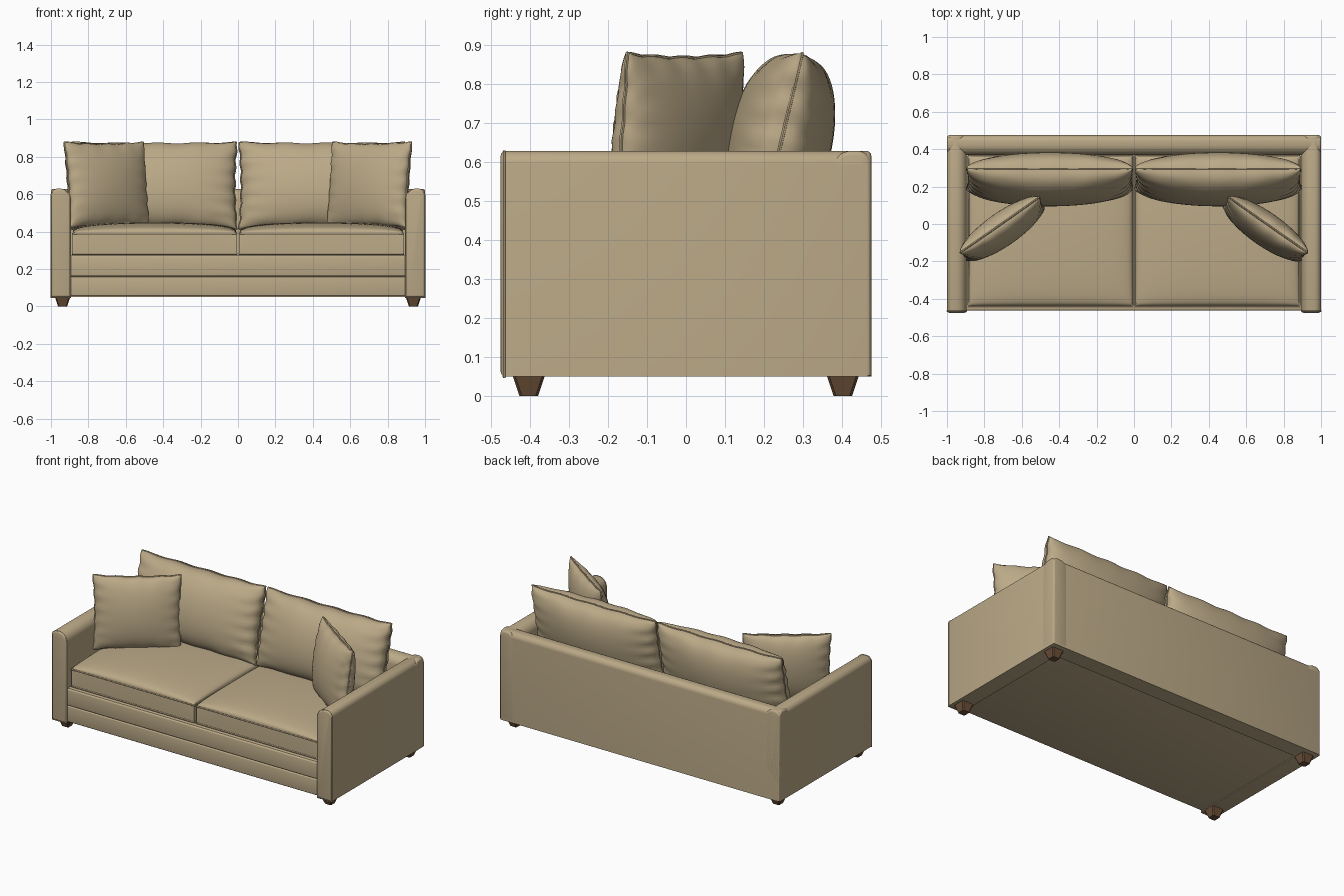
import bpy, bmesh
from math import sin, cos, pi
from mathutils import Matrix, Vector

old = bpy.data.objects.get("Cube")
if old:
    bpy.data.objects.remove(old)


def material(name, rgb):
    m = bpy.data.materials.new(name)
    m.use_nodes = True
    m.diffuse_color = (*rgb, 1)
    bsdf = m.node_tree.nodes["Principled BSDF"]
    bsdf.inputs["Base Color"].default_value = (*rgb, 1)
    bsdf.inputs["Roughness"].default_value = 0.8
    return m


FABRIC = material("tan fabric", (0.50, 0.40, 0.245))
WOOD = material("brown wood", (0.15, 0.08, 0.04))


def finish(name, bm, mat):
    bmesh.ops.recalc_face_normals(bm, faces=bm.faces)
    me = bpy.data.meshes.new(name)
    bm.to_mesh(me)
    bm.free()
    me.materials.append(mat)
    ob = bpy.data.objects.new(name, me)
    bpy.context.collection.objects.link(ob)
    return ob


def box(name, lo, hi, bevel):
    lo, hi = Vector(lo), Vector(hi)
    bm = bmesh.new()
    bmesh.ops.create_cube(bm, size=1)
    for v in bm.verts:
        v.co = (lo + hi) / 2 + v.co * (hi - lo)
    bmesh.ops.bevel(bm, geom=bm.edges[:], offset=bevel, segments=3,
                    profile=0.5, affect='EDGES')
    return finish(name, bm, FABRIC)


def piping(name, points, radius):
    cu = bpy.data.curves.new(name, 'CURVE')
    cu.dimensions = '3D'
    cu.bevel_depth = radius
    cu.bevel_resolution = 1
    sp = cu.splines.new('POLY')
    sp.points.add(len(points) - 1)
    for p, co in zip(sp.points, points):
        p.co = (*co, 1)
    sp.use_cyclic_u = True
    cu.materials.append(FABRIC)
    ob = bpy.data.objects.new(name, cu)
    bpy.context.collection.objects.link(ob)


# Upright panel: x runs from the inner face (0) to the outer face, length along y
THICK, FLOOR, TOP = 0.105, 0.05, 0.628


def panel_profile(r_in=0.055, r_out=0.035, n=8):
    pts = [(THICK, FLOOR), (0, FLOOR)]
    for i in range(n + 1):
        a = pi - i / n * pi / 2
        pts.append((r_in + r_in * cos(a), TOP - r_in + r_in * sin(a)))
    for i in range(n + 1):
        a = pi / 2 - i / n * pi / 2
        pts.append((THICK - r_out + r_out * cos(a), TOP - r_out + r_out * sin(a)))
    return pts


def panel(name, length, place, welt):
    bm = bmesh.new()
    prof = panel_profile()
    face = bm.faces.new([bm.verts.new((x, -length / 2, z)) for x, z in prof])
    ext = bmesh.ops.extrude_face_region(bm, geom=[face])
    for v in ext["geom"]:
        if isinstance(v, bmesh.types.BMVert):
            v.co.y += length
    ends = [e for e in bm.edges if abs(e.verts[0].co.y - e.verts[1].co.y) < 1e-5]
    bmesh.ops.bevel(bm, geom=ends, offset=0.012, segments=3, profile=0.5,
                    affect='EDGES', clamp_overlap=False)
    bm.transform(place)
    finish(name, bm, FABRIC)
    if welt:
        piping(name + "_welt", [place @ Vector((x * 0.98 + 0.001, 0.009 - length / 2, z - 0.002))
                                for x, z in prof], 0.004)


# Arms and back
for side, s in (("left", 1), ("right", -1)):
    panel(side + "_arm", 0.95,
          Matrix.Diagonal((s, 1, 1, 1)) @ Matrix.Translation((1 - THICK, 0, 0)), True)
panel("back_panel", 2.0,
      Matrix.Translation((0, 0.475 - THICK, 0)) @ Matrix.Rotation(pi / 2, 4, 'Z'), False)

# Base with two front rails and the deck under the cushions
box("lower_rail", (-0.91, -0.462, 0.056), (0.91, -0.40, 0.159), 0.006)
box("upper_rail", (-0.91, -0.462, 0.161), (0.91, -0.40, 0.268), 0.008)
box("deck", (-0.92, -0.45, 0.055), (0.92, 0.42, 0.272), 0.005)


def cushion(name, w, h, front, back, wall, pinch, place, power, fold, n=36, welt=0.005):
    """Two domed sheets, joined by a wall and edged with piping."""
    bm = bmesh.new()

    def outline(u, v):
        x = w / 2 * u * (1 - pinch * (1 - v * v))
        y = h / 2 * v * (1 - pinch * (1 - u * u))
        x += fold * 0.6 * sin(17 * v + w * u) * u ** 5
        y += fold * 0.5 * sin(13 * u + 1) * v ** 5
        return x, y

    def sheet(dome, z0):
        grid = []
        for j in range(n + 1):
            v = sin((j / n - 0.5) * pi)
            row = []
            for i in range(n + 1):
                u = sin((i / n - 0.5) * pi)
                x, y = outline(u, v)
                inside = max((1 - u * u) * (1 - v * v), 0)
                z = z0 + dome * inside ** power
                # soft creases running in from the edges
                crease = sin(19 * v + 2 * u) * u ** 6 + 0.6 * sin(15 * u + v) * v ** 6
                z += fold * crease * min(1, inside * 8) * (1 if dome > 0 else -1)
                row.append(bm.verts.new((x, y, z)))
            grid.append(row)
        for j in range(n):
            for i in range(n):
                bm.faces.new((grid[j][i], grid[j][i + 1], grid[j + 1][i + 1], grid[j + 1][i]))
        return (grid[0][:-1] + [r[-1] for r in grid[:-1]]
                + grid[-1][:0:-1] + [r[0] for r in grid[:0:-1]])

    a, b = sheet(front, wall / 2), sheet(-back, -wall / 2)
    for i in range(len(a)):
        k = (i + 1) % len(a)
        bm.faces.new((a[i], a[k], b[k], b[i]))
    rims = [[place @ v.co for v in ring] for ring in (a, b)]
    if wall < 0.02:
        rims = [[(p + q) / 2 for p, q in zip(*rims)]]
    bm.transform(place)
    finish(name, bm, FABRIC)
    for i, rim in enumerate(rims):
        piping(f"{name}_piping_{i + 1}", rim, welt)


def stand(x, y, z, yaw, lean):
    return (Matrix.Translation((x, y, z)) @ Matrix.Rotation(yaw, 4, 'Z')
            @ Matrix.Rotation(pi / 2 - lean, 4, 'X'))


for side, s in (("left", 1), ("right", -1)):
    # Seat cushion, boxed with a crowned top
    cushion(side + "_seat_cushion", 0.876, 0.80, 0.062, 0, 0.108, 0,
            Matrix.Translation((s * 0.446, -0.036, 0.334)), 0.28, 0)
    # Back cushion leaning on the back panel
    cushion(side + "_back_cushion", 0.885, 0.47, 0.135, 0.125, 0.01, 0.025,
            stand(s * 0.45, 0.243, 0.645, 0, 0.23), 0.40, 0.006)
    # Throw pillow turned inwards
    cushion(side + "_throw_pillow", 0.515, 0.455, 0.085, 0.08, 0.01, 0.045,
            stand(s * 0.703, -0.025, 0.65, -s * 0.61, 0.11), 0.45, 0.004)

    # Tapered feet
    for place, y in (("front", -0.403), ("rear", 0.402)):
        bm = bmesh.new()
        bmesh.ops.create_cube(bm, size=1)
        for v in bm.verts:
            half = 0.042 if v.co.z > 0 else 0.024
            v.co = (s * 0.938 + 2 * half * v.co.x, y + 2 * half * v.co.y,
                    0.054 if v.co.z > 0 else 0)
        upright = [e for e in bm.edges if abs(e.verts[0].co.z - e.verts[1].co.z) > 0.01]
        bmesh.ops.bevel(bm, geom=upright, offset=0.006, segments=1, affect='EDGES')
        finish(f"{place}_{side}_foot", bm, WOOD)

# Turn piping into meshes and shade smooth
bpy.ops.object.select_all(action='DESELECT')
for ob in bpy.context.collection.objects:
    if ob.type in {'MESH', 'CURVE'}:
        ob.select_set(True)
        bpy.context.view_layer.objects.active = ob
bpy.ops.object.convert(target='MESH')
bpy.ops.object.shade_smooth_by_angle(angle=0.7)
